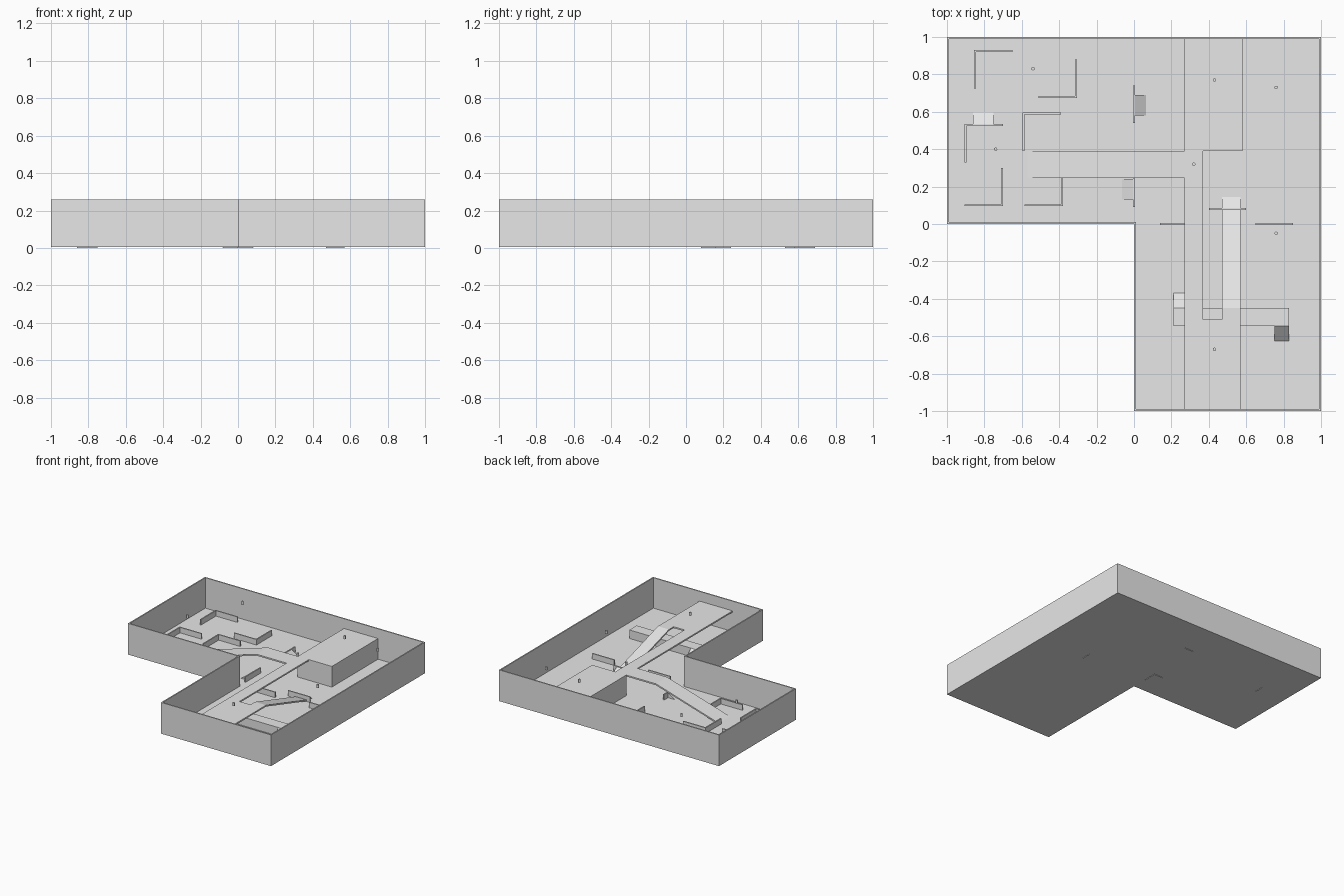
import bpy, bmesh

cube = bpy.data.objects.get("Cube")
if cube:
    bpy.data.objects.remove(cube)

grey = bpy.data.materials.new("plain_grey")
grey.use_nodes = True
grey.diffuse_color = (0.8, 0.8, 0.8, 1)
grey.node_tree.nodes["Principled BSDF"].inputs["Base Color"].default_value = (0.8, 0.8, 0.8, 1)

BASE, FLOOR, RIM = 0.004, 0.01, 0.26
DECK, SLAB = 0.18, 0.012
COVER = 0.055
T = 0.01


def finish(name, bm):
    bmesh.ops.recalc_face_normals(bm, faces=bm.faces)
    mesh = bpy.data.meshes.new(name)
    bm.to_mesh(mesh)
    bm.free()
    mesh.materials.append(grey)
    obj = bpy.data.objects.new(name, mesh)
    bpy.context.collection.objects.link(obj)
    return obj


def extrude(name, points, offset):
    """Prism: a flat 3D outline pushed along an offset."""
    bm = bmesh.new()
    face = bm.faces.new([bm.verts.new(p) for p in points])
    new = bmesh.ops.extrude_face_region(bm, geom=[face])["geom"]
    verts = [v for v in new if isinstance(v, bmesh.types.BMVert)]
    bmesh.ops.translate(bm, verts=verts, vec=offset)
    return finish(name, bm)


def plan(name, outline, z0, z1):
    return extrude(name, [(x, y, z0) for x, y in outline], (0, 0, z1 - z0))


def box(name, x0, x1, y0, y1, z0, z1):
    return plan(name, [(x0, y0), (x1, y0), (x1, y1), (x0, y1)], z0, z1)


def profile_x(name, pts, y0, y1):
    return extrude(name, [(x, y0, z) for x, z in pts], (0, y1 - y0, 0))


def profile_y(name, pts, x0, x1):
    return extrude(name, [(x0, y, z) for y, z in pts], (x1 - x0, 0, 0))


# Floor and outer walls
plan("floor", [(-1, 0), (0, 0), (0, -1), (1, -1), (1, 1), (-1, 1)], BASE, FLOOR)
box("back_wall", -1, 1, 1 - T, 1, BASE, RIM)
box("left_wall", 1 - T, 1, -1, 1 - T, BASE, RIM)
box("right_wall", -1, -1 + T, 0, 1 - T, BASE, RIM)
box("front_wall", 0, 1 - T, -1, -1 + T, BASE, RIM)
box("inner_front_wall", -1 + T, T, 0, T, BASE, RIM)
box("inner_side_wall", 0, T, -1 + T, 0, BASE, RIM)

# Solid high block and the raised deck joined to it
box("high_block", 0.27, 0.58, 0.39, 1 - T, FLOOR, DECK)
plan("raised_deck", [(0, 0.245), (0.27, 0.245), (0.27, -1 + T), (0.57, -1 + T),
                     (0.57, -0.45), (0.47, -0.45), (0.47, -0.51), (0.37, -0.51),
                     (0.37, 0.39), (0, 0.39)], DECK - SLAB, DECK)

# Thin ramps from the floor up to the deck
profile_x("long_ramp", [(-0.57, FLOOR), (0, DECK), (0, DECK - SLAB), (-0.53, FLOOR)], 0.245, 0.39)
profile_y("deck_ramp", [(0.12, FLOOR), (-0.45, DECK), (-0.45, DECK - SLAB), (0.08, FLOOR)], 0.47, 0.57)

# Low walkway passing under the deck, with a short ramp at each end
LOW = 0.08
box("low_walkway", 0.21, 0.83, -0.545, -0.45, FLOOR, LOW)
profile_y("walkway_back_ramp", [(-0.45, LOW), (-0.45, FLOOR), (-0.37, FLOOR)], 0.21, 0.27)
profile_y("walkway_front_ramp", [(-0.545, LOW), (-0.545, FLOOR), (-0.625, FLOOR)], 0.75, 0.83)

# Corner barriers: corner position and the direction of each arm
ARM = 0.2
corners = [(-0.85, 0.925, 1, -1), (-0.31, 0.68, -1, 1), (-0.59, 0.59, 1, -1),
           (-0.9, 0.53, 1, -1), (-0.705, 0.1, -1, 1), (-0.385, 0.1, -1, 1)]
for i, (x, y, sx, sy) in enumerate(corners, 1):
    h = T / 2
    plan(f"corner_barrier_{i}",
         [(x - sx * h, y - sy * h), (x + sx * ARM, y - sy * h), (x + sx * ARM, y + sy * h),
          (x + sx * h, y + sy * h), (x + sx * h, y + sy * ARM), (x - sx * h, y + sy * ARM)],
         FLOOR, COVER)

# Straight barriers
for i, x in enumerate((0.14, 0.4, 0.65), 1):
    y = 0.08 if i == 2 else 0
    box(f"cross_barrier_{i}", x, x + ARM, y - T / 2, y + T / 2, FLOOR, COVER)
for i, y in enumerate((0.09, 0.54), 1):
    box(f"side_barrier_{i}", -T / 2, T / 2, y, y + ARM, FLOOR, COVER)


# Small slopes leaning on barriers, their feet set through the floor
def slope(start, direction):
    return [(start, COVER), (start + direction * 0.065, FLOOR),
            (start + direction * 0.085, 0), (start, 0)]


profile_y("barrier_slope_1", slope(0.53, 1), -0.86, -0.75)
profile_y("barrier_slope_2", slope(0.08, 1), 0.47, 0.57)
profile_x("barrier_slope_3", slope(0, -1), 0.13, 0.24)
profile_x("barrier_slope_4", slope(0, 1), 0.58, 0.69)

# Small floating markers
spots = [(-0.54, 0.83), (-0.74, 0.4), (0.43, 0.77), (0.76, 0.73),
         (0.32, 0.32), (0.76, -0.05), (0.43, -0.67)]
for i, (x, y) in enumerate(spots, 1):
    bm = bmesh.new()
    bmesh.ops.create_cone(bm, cap_ends=True, segments=16, radius1=0.009, radius2=0.009, depth=0.026)
    bmesh.ops.translate(bm, verts=bm.verts, vec=(x, y, 0.235))
    marker = finish(f"floating_marker_{i}", bm)
    bpy.ops.object.select_all(action="DESELECT")
    marker.select_set(True)
    bpy.context.view_layer.objects.active = marker
    bpy.ops.object.shade_smooth_by_angle()
